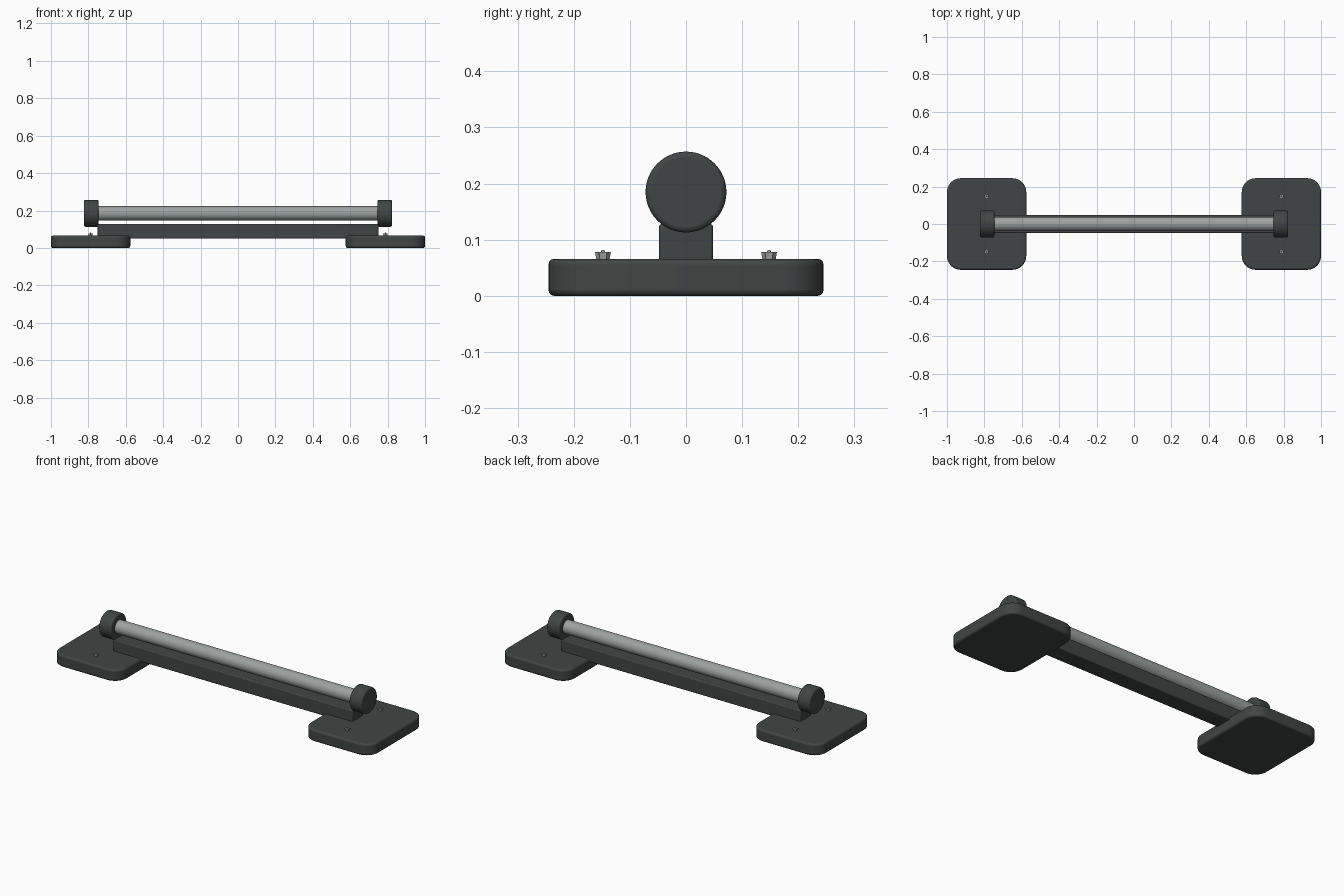
import bpy, bmesh, math
from mathutils import Matrix

cube = bpy.data.objects.get("Cube")
if cube:
    bpy.data.objects.remove(cube, do_unlink=True)


def material(name, color):
    m = bpy.data.materials.new(name)
    m.use_nodes = True
    m.diffuse_color = color
    m.node_tree.nodes["Principled BSDF"].inputs["Base Color"].default_value = color
    return m


dark = material("dark grey", (0.052, 0.06, 0.058, 1))
steel = material("steel grey", (0.33, 0.36, 0.35, 1))


def finish(name, bm, mat, loc, bevel=0, segments=3):
    """Turn a bmesh into a smooth-shaded object with optional rounded edges."""
    bmesh.ops.recalc_face_normals(bm, faces=bm.faces)
    mesh = bpy.data.meshes.new(name)
    bm.to_mesh(mesh)
    bm.free()
    mesh.materials.append(mat)
    ob = bpy.data.objects.new(name, mesh)
    ob.location = loc
    bpy.context.collection.objects.link(ob)
    if bevel:
        mod = ob.modifiers.new("rounded edges", "BEVEL")
        mod.width, mod.segments = bevel, segments
        mod.limit_method = "ANGLE"
        mod.angle_limit = math.radians(40)
    bpy.ops.object.select_all(action="DESELECT")
    ob.select_set(True)
    bpy.context.view_layer.objects.active = ob
    bpy.ops.object.shade_smooth_by_angle(angle=math.radians(35))
    return ob


def box(sx, sy, sz):
    bm = bmesh.new()
    bmesh.ops.create_cube(bm, size=1)
    bmesh.ops.scale(bm, vec=(sx, sy, sz), verts=bm.verts)
    return bm


def rod(radius, length, sides=64):
    """Cylinder lying along x."""
    bm = bmesh.new()
    bmesh.ops.create_cone(bm, cap_ends=True, segments=sides, radius1=radius,
                          radius2=radius, depth=length,
                          matrix=Matrix.Rotation(math.pi / 2, 4, "Y"))
    return bm


def foot(sx, sy, sz, radius):
    """Plate with rounded vertical corners."""
    bm = box(sx, sy, sz)
    upright = [e for e in bm.edges
               if abs(e.verts[0].co.z - e.verts[1].co.z) > sz / 2]
    bmesh.ops.bevel(bm, geom=upright, offset=radius, segments=10,
                    profile=0.5, affect="EDGES")
    return bm


def star_screw(radius, height):
    """Six-pointed, slightly flared head with a small centre tip."""
    bm = bmesh.new()
    rings = []
    for z, r in ((0, radius * 0.85), (height, radius)):
        rings.append([bm.verts.new((
            r * (1 if i % 2 else 0.72) * math.cos(i * math.pi / 6),
            r * (1 if i % 2 else 0.72) * math.sin(i * math.pi / 6), z))
            for i in range(12)])
    tip = [bm.verts.new((radius * 0.2 * math.cos(i * math.pi / 6),
                         radius * 0.2 * math.sin(i * math.pi / 6),
                         height * 1.25)) for i in range(12)]
    inner = [bm.verts.new((radius * 0.25 * math.cos(i * math.pi / 6),
                           radius * 0.25 * math.sin(i * math.pi / 6),
                           height * 0.9)) for i in range(12)]
    rings += [inner, tip]
    for a, b in zip(rings, rings[1:]):
        for i in range(12):
            j = (i + 1) % 12
            bm.faces.new((a[i], a[j], b[j], b[i]))
    bm.faces.new(rings[0])
    bm.faces.new(tip)
    return bm


# Centre beam and grip bar
finish("beam", box(1.5, 0.096, 0.078), dark, (0, 0, 0.089), 0.005)
finish("grip_bar", rod(0.038, 1.52), steel, (0, 0, 0.185))

# Feet, end caps and screws on both sides
for side, s in (("left", 1), ("right", -1)):
    finish(side + "_foot", foot(0.424, 0.49, 0.066, 0.075), dark,
           (s * 0.788, 0, 0.033), 0.01)
    finish(side + "_end_cap", rod(0.072, 0.078), dark,
           (s * 0.785, 0, 0.185), 0.009)
    for end, y in (("front", -0.148), ("back", 0.148)):
        finish(side + "_" + end + "_screw", star_screw(0.014, 0.013), steel,
               (s * 0.788, y, 0.065))
